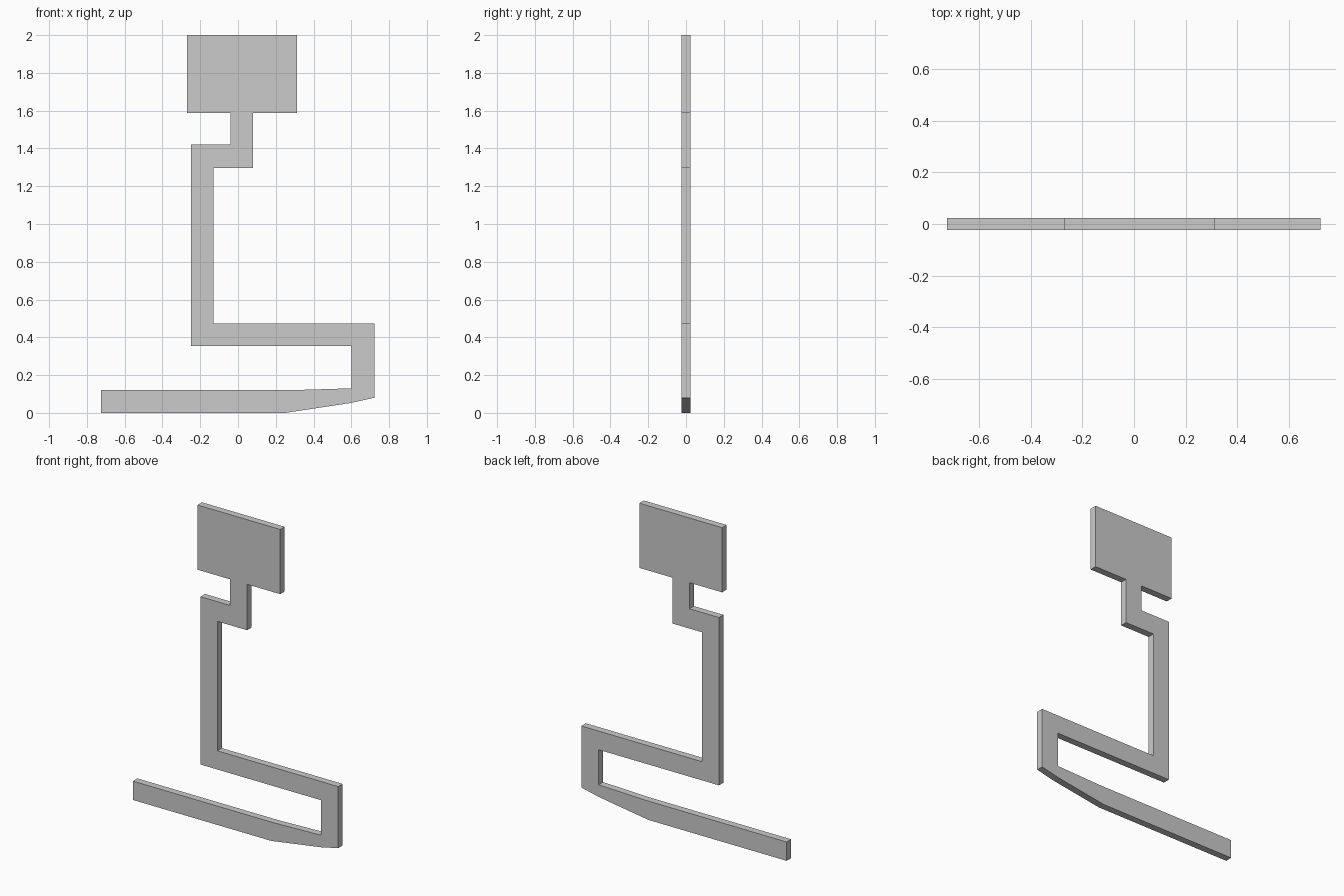
import bpy
import bmesh

if "Cube" in bpy.data.objects:
    bpy.data.objects.remove(bpy.data.objects["Cube"])

THICKNESS = 0.045

# Outline in (x, z), anticlockwise seen from the front
PROFILE = [
    # underside of the base runner, curving up to the right
    (-0.725, 0.0), (0.25, 0.0), (0.60, 0.053), (0.722, 0.08),
    # right riser and lower arm
    (0.722, 0.472), (-0.13, 0.472),
    # tall post, upper jog and neck
    (-0.13, 1.296), (0.08, 1.296), (0.08, 1.588),
    # square head plate
    (0.313, 1.588), (0.313, 2.0), (-0.27, 2.0), (-0.27, 1.588),
    # back down the left side
    (-0.04, 1.588), (-0.04, 1.422), (-0.248, 1.422), (-0.248, 0.353),
    (0.60, 0.353), (0.60, 0.13), (0.27, 0.12), (-0.725, 0.12),
]


def extruded_plate(name, outline, depth):
    """Extrude an x-z outline along y, centred on y = 0."""
    bm = bmesh.new()
    face = bm.faces.new([bm.verts.new((x, -depth / 2, z)) for x, z in outline])
    result = bmesh.ops.extrude_face_region(bm, geom=[face], use_keep_orig=True)
    moved = [g for g in result["geom"] if isinstance(g, bmesh.types.BMVert)]
    bmesh.ops.translate(bm, verts=moved, vec=(0, depth, 0))
    bmesh.ops.recalc_face_normals(bm, faces=bm.faces)
    mesh = bpy.data.meshes.new(name)
    bm.to_mesh(mesh)
    bm.free()
    obj = bpy.data.objects.new(name, mesh)
    bpy.context.collection.objects.link(obj)
    return obj


# The whole model is one flat bent bar with a head plate
extruded_plate("bent_bar_stand", PROFILE, THICKNESS)
